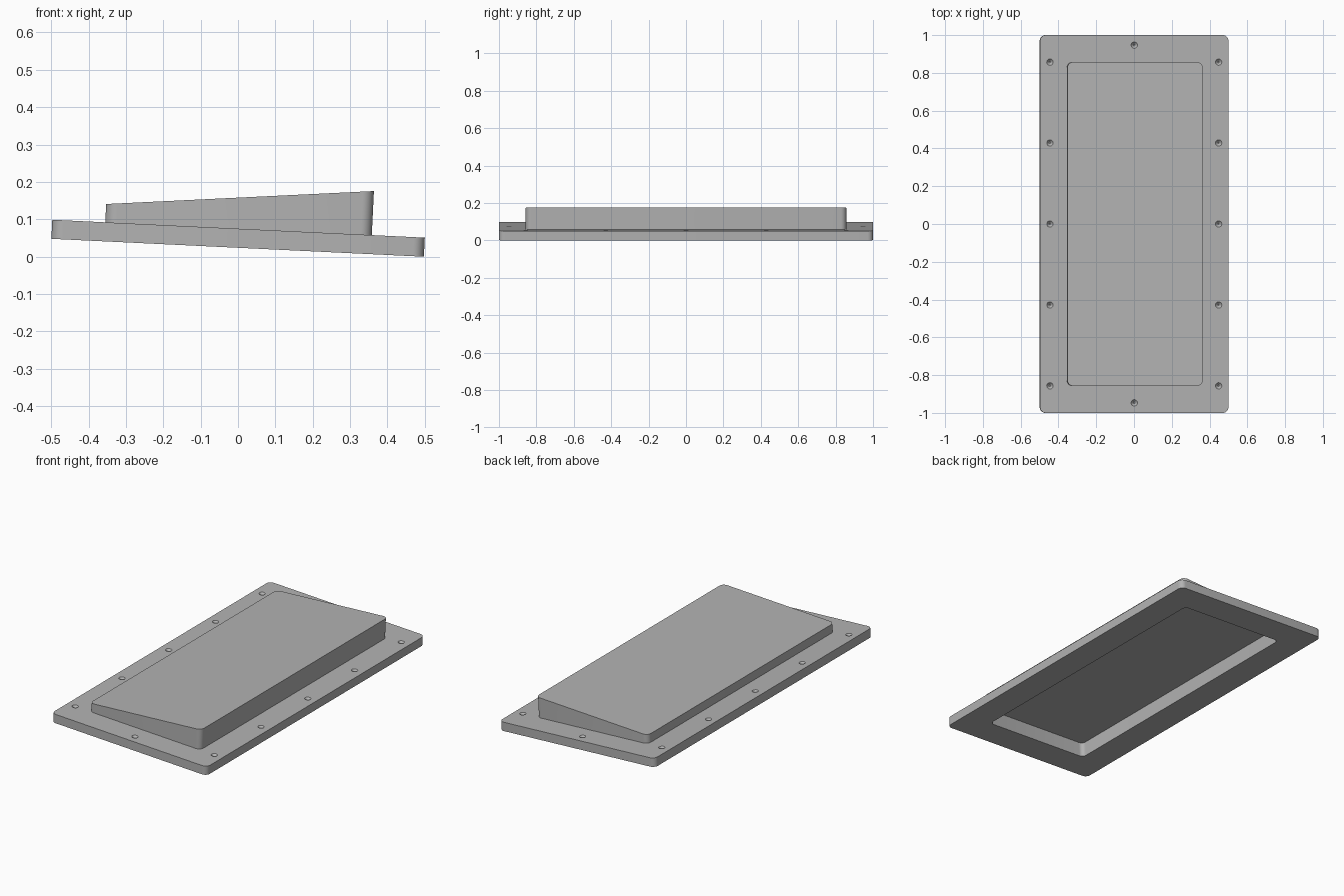
import bpy, bmesh, math

cube = bpy.data.objects.get("Cube")
if cube:
    bpy.data.objects.remove(cube, do_unlink=True)

grey = bpy.data.materials.new("plain grey")
grey.use_nodes = True
grey.diffuse_color = (0.45, 0.45, 0.45, 1)
grey.node_tree.nodes["Principled BSDF"].inputs["Base Color"].default_value = (0.45, 0.45, 0.45, 1)

THICK = 0.051                      # flange thickness
TILT = math.atan(0.048)            # lean of the whole cover


def finish(bm, name):
    bmesh.ops.recalc_face_normals(bm, faces=bm.faces)
    mesh = bpy.data.meshes.new(name)
    bm.to_mesh(mesh)
    bm.free()
    mesh.materials.append(grey)
    obj = bpy.data.objects.new(name, mesh)
    bpy.context.collection.objects.link(obj)
    return obj


def rounded_slab(name, hx, hy, radius, z0, top, steps=8):
    """Rounded rectangle raised from z0 to the height given by top(x)."""
    outline = []
    for i, (sx, sy) in enumerate([(1, 1), (-1, 1), (-1, -1), (1, -1)]):
        for k in range(steps + 1):
            a = math.radians(90) * (i + k / steps)
            outline.append((sx * (hx - radius) + radius * math.cos(a),
                            sy * (hy - radius) + radius * math.sin(a)))
    bm = bmesh.new()
    low = [bm.verts.new((x, y, z0)) for x, y in outline]
    high = [bm.verts.new((x, y, top(x))) for x, y in outline]
    bm.faces.new(low)
    bm.faces.new(high)
    for i in range(len(low)):
        j = (i + 1) % len(low)
        bm.faces.new((low[i], low[j], high[j], high[i]))
    return finish(bm, name)


def combine(target, helper, operation):
    mod = target.modifiers.new(operation.lower(), 'BOOLEAN')
    mod.operation = operation
    mod.solver = 'EXACT'
    mod.object = helper
    bpy.context.view_layer.objects.active = target
    bpy.ops.object.modifier_apply(modifier=mod.name)
    bpy.data.objects.remove(helper, do_unlink=True)


# Flange with the raised wedge on top
cover = rounded_slab("wedge_cover", 0.499, 1.0, 0.03, 0, lambda x: THICK)
wedge = rounded_slab("raised_wedge", 0.357, 0.857, 0.03, THICK / 2,
                     lambda x: 0.1345 + 0.0965 * x)
combine(cover, wedge, 'UNION')

# Pocket hollowed from the underside
pocket = rounded_slab("pocket_cutter", 0.332, 0.832, 0.025, -0.02, lambda x: 0.083)
combine(cover, pocket, 'DIFFERENCE')

# Countersunk screw dimples around the flange
spots = [(s * 0.447, y) for s in (-1, 1) for y in (-0.857, -0.429, 0, 0.429, 0.857)]
spots += [(0, -0.947), (0, 0.947)]
bm = bmesh.new()
for x, y in spots:
    made = bmesh.ops.create_cone(bm, cap_ends=True, segments=20,
                                 radius1=0.004, radius2=0.03, depth=0.026)
    bmesh.ops.translate(bm, verts=made["verts"], vec=(x, y, THICK))
combine(cover, finish(bm, "screw_cutter"), 'DIFFERENCE')

# Lean the cover so its right edge rests on the ground
cover.rotation_euler = (0, TILT, 0)
cover.location = (-0.001, 0, 0.499 * math.sin(TILT))

bpy.ops.object.select_all(action='DESELECT')
cover.select_set(True)
bpy.context.view_layer.objects.active = cover
bpy.ops.object.shade_smooth_by_angle(angle=math.radians(30))
